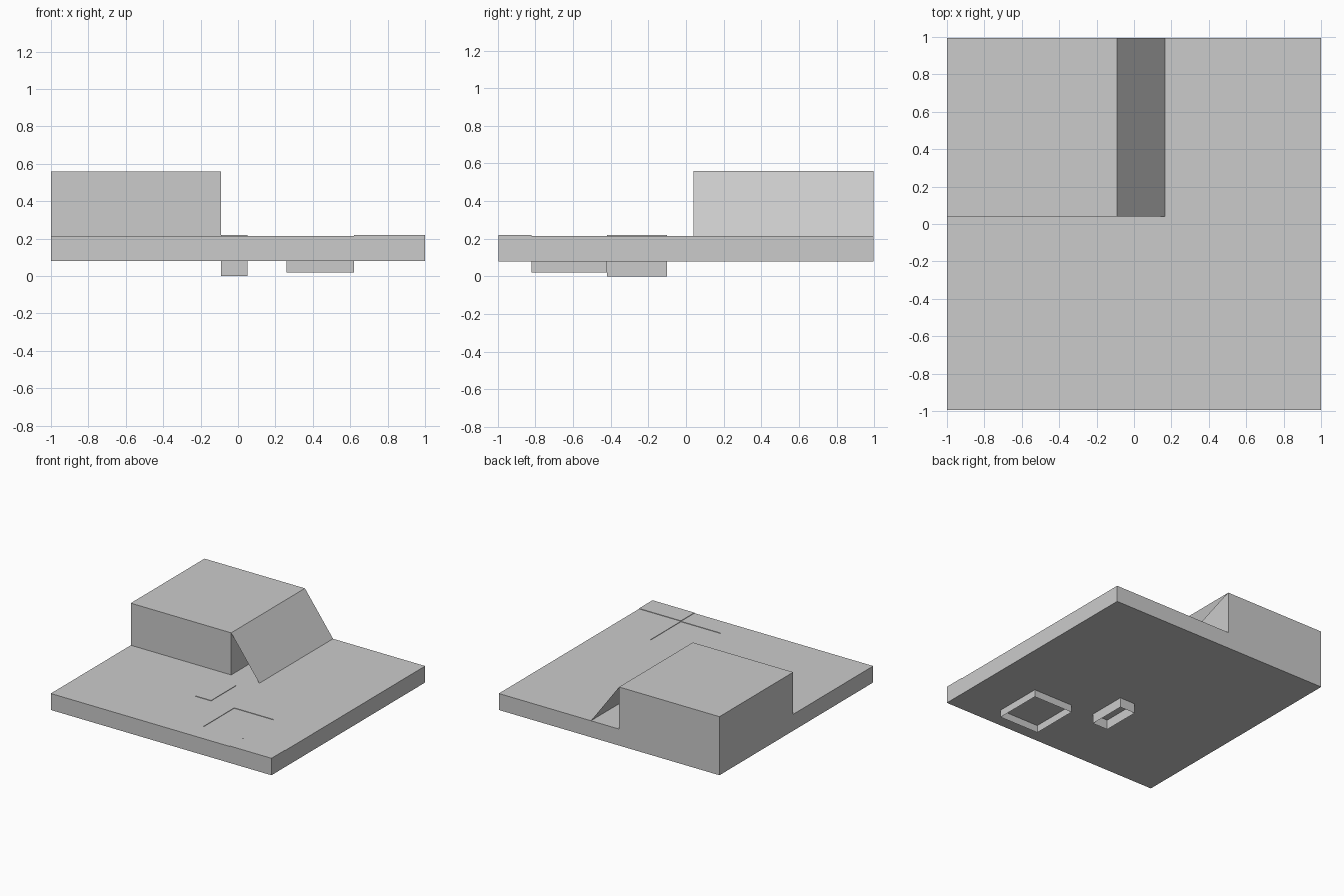
import bpy
import bmesh
from mathutils import Vector

cube = bpy.data.objects.get("Cube")
if cube:
    bpy.data.objects.remove(cube, do_unlink=True)

grey = bpy.data.materials.new("plain_grey")
grey.use_nodes = True
colour = (0.6, 0.6, 0.6, 1)
grey.diffuse_color = colour
grey.node_tree.nodes["Principled BSDF"].inputs["Base Color"].default_value = colour

BOTTOM, TOP, ROOF = 0.08, 0.215, 0.56
EDGE = 0.995       # half depth of the slab
STEP = 0.004       # height of the shallow surface steps


def finish(name, bm):
    mesh = bpy.data.meshes.new(name)
    bm.to_mesh(mesh)
    bm.free()
    mesh.materials.append(grey)
    obj = bpy.data.objects.new(name, mesh)
    bpy.context.collection.objects.link(obj)
    return obj


def box(name, x, y, z, open_sides=()):
    """Box between limits; faces pointing along open_sides are left out."""
    bm = bmesh.new()
    bmesh.ops.create_cube(bm, size=1)
    for v in bm.verts:
        v.co = [lim[0] if c < 0 else lim[1] for c, lim in zip(v.co, (x, y, z))]
    bm.normal_update()
    gone = [f for f in bm.faces
            if any(f.normal.dot(Vector(d)) > 0.9 for d in open_sides)]
    bmesh.ops.delete(bm, geom=gone, context='FACES')
    return finish(name, bm)


UP, DOWN = (0, 0, 1), (0, 0, -1)
large_x, large_y = (0.26, 0.62), (-0.82, -0.42)
small_x, small_y = (-0.09, 0.05), (-0.42, -0.10)

# Ground slab with a shallow recess over the large frame
slab = box("ground_slab", (-1, 1), (-EDGE, EDGE), (BOTTOM, TOP))
cutter = box("recess_cutter", large_x, large_y, (TOP - STEP, TOP + 0.1))
cutter.hide_render = True
cutter.hide_viewport = True
cutter.display_type = 'WIRE'
cut = slab.modifiers.new("recess", 'BOOLEAN')
cut.operation = 'DIFFERENCE'
cut.solver = 'EXACT'
cut.object = cutter

# Slightly raised surface patches
box("corner_patch", (large_x[1], 1), (-EDGE, large_y[0]), (TOP, TOP + STEP), [DOWN])
box("small_patch", small_x, small_y, (TOP, TOP + STEP), [DOWN])

# Open frames hanging under the slab
box("large_frame", large_x, large_y, (0.02, BOTTOM), [UP, DOWN])
box("small_frame", small_x, small_y, (0, BOTTOM), [UP, DOWN])

# Main building block
block_x, block_y = (-1, -0.09), (0.04, EDGE)
box("building_block", block_x, block_y, (TOP, ROOF), [DOWN])

# Thin sloping sheet leaning on the block, open at both ends
bm = bmesh.new()
x_top, x_foot = block_x[1], 0.165
corners = [(x_top, block_y[0], ROOF), (x_foot, block_y[0], TOP),
           (x_foot, block_y[1], TOP), (x_top, block_y[1], ROOF)]
bm.faces.new([bm.verts.new(c) for c in corners])
finish("sloping_sheet", bm)
